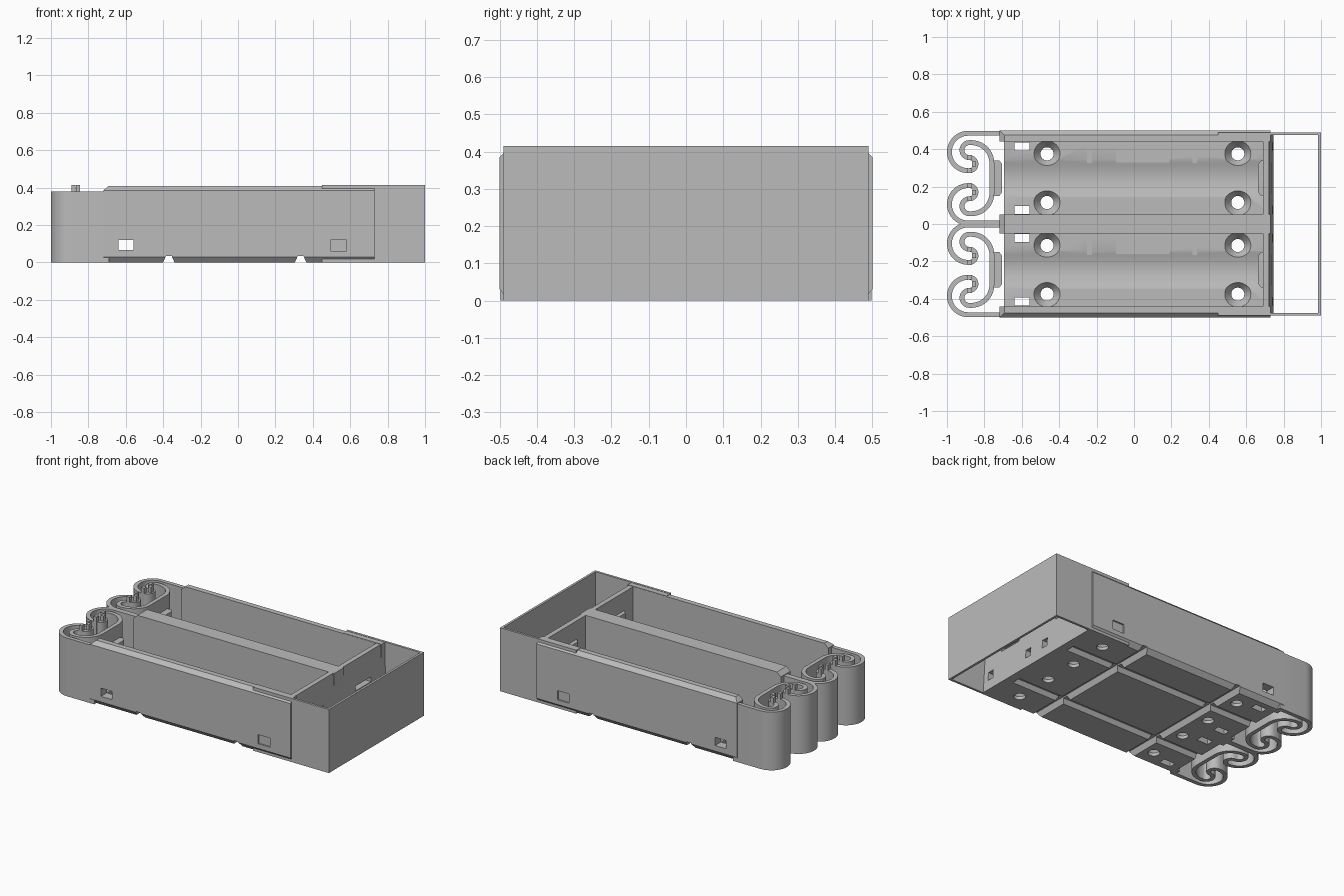
import bpy, bmesh, math
from mathutils import Vector

if "Cube" in bpy.data.objects:
    bpy.data.objects.remove(bpy.data.objects["Cube"])

grey = bpy.data.materials.new("matte grey plastic")
grey.use_nodes = True
grey.diffuse_color = (0.5, 0.5, 0.5, 1)
grey.node_tree.nodes["Principled BSDF"].inputs["Base Color"].default_value = grey.diffuse_color

SLOTS = (0.245, -0.245)   # centre line of each cell slot
SIDES = (1, -1)


def finish(name, bm):
    bmesh.ops.recalc_face_normals(bm, faces=bm.faces)
    mesh = bpy.data.meshes.new(name)
    bm.to_mesh(mesh)
    bm.free()
    ob = bpy.data.objects.new(name, mesh)
    bpy.context.collection.objects.link(ob)
    mesh.materials.append(grey)
    return ob


def prism(name, profile, axis, a, b):
    """Extrude a 2D profile from a to b: (y,z) on X, (x,z) on Y, (x,y) on Z."""
    def place(p, d):
        return {"X": (d, p[0], p[1]), "Y": (p[0], d, p[1]), "Z": (p[0], p[1], d)}[axis]
    bm = bmesh.new()
    face = bm.faces.new([bm.verts.new(place(p, a)) for p in profile])
    shift = Vector(place((0, 0), b - a))
    new = bmesh.ops.extrude_face_region(bm, geom=[face])["geom"]
    bmesh.ops.translate(bm, vec=shift, verts=[v for v in new if isinstance(v, bmesh.types.BMVert)])
    return finish(name, bm)


def box(name, x0, x1, y0, y1, z0, z1):
    return prism(name, [(x0, y0), (x1, y0), (x1, y1), (x0, y1)], "Z", z0, z1)


def cone(name, x, y, r0, r1, z0, z1):
    bm = bmesh.new()
    bmesh.ops.create_cone(bm, cap_ends=True, segments=32, radius1=r0, radius2=r1, depth=z1 - z0)
    bmesh.ops.translate(bm, vec=(x, y, (z0 + z1) / 2), verts=bm.verts)
    return finish(name, bm)


def cut(target, cutter):
    bpy.context.view_layer.objects.active = target
    mod = target.modifiers.new("cut", "BOOLEAN")
    mod.operation, mod.solver, mod.object = "DIFFERENCE", "EXACT", cutter
    bpy.ops.object.modifier_apply(modifier=mod.name)
    bpy.data.objects.remove(cutter)


def cut_box(target, *size):
    cut(target, box("cutter", *size))


def arc(cx, cy, r, start, end, n=20):
    angles = [math.radians(start + (end - start) * i / n) for i in range(n + 1)]
    return [(cx + r * math.cos(t), cy + r * math.sin(t)) for t in angles]


def ribbon(name, path, width, z0, z1):
    """Thin upright strip following a path in plan."""
    pts = []
    for p in map(Vector, path):
        if not pts or (p - pts[-1]).length > 0.001:
            pts.append(p)
    bm = bmesh.new()
    rows = []
    for i, p in enumerate(pts):
        d = (pts[min(i + 1, len(pts) - 1)] - pts[max(i - 1, 0)]).normalized()
        n = Vector((-d.y, d.x)) * width / 2
        rows.append([bm.verts.new((*q, z0)) for q in (p + n, p - n)])
    faces = [bm.faces.new((a[0], a[1], b[1], b[0])) for a, b in zip(rows, rows[1:])]
    new = bmesh.ops.extrude_face_region(bm, geom=faces)["geom"]
    bmesh.ops.translate(bm, vec=(0, 0, z1 - z0), verts=[v for v in new if isinstance(v, bmesh.types.BMVert)])
    return finish(name, bm)


def smooth(ob):
    bpy.ops.object.select_all(action="DESELECT")
    ob.select_set(True)
    bpy.context.view_layer.objects.active = ob
    bpy.ops.object.shade_smooth_by_angle(angle=math.radians(30))


# Tray: chamfered block with two cell slots
half = [(0.475, 0), (0.5, 0.03), (0.5, 0.385), (0.475, 0.41)]
tray = prism("tray", half + [(-y, z) for y, z in reversed(half)], "X", -0.72, 0.73)
for yc in SLOTS:
    groove = [(yc - 0.1 + 0.2 * i / 12, 0.065 - 0.02 * math.sin(math.pi * i / 12)) for i in range(13)]
    profile = [(yc - 0.195, 0.5), (yc - 0.195, 0.065)] + groove + [(yc + 0.195, 0.065), (yc + 0.195, 0.5)]
    cut(tray, prism("cutter", profile, "X", -0.8, 0.8))
    cut_box(tray, -0.8, -0.695, yc - 0.195, yc + 0.195, -0.1, 0.5)

# Sloped wall ends and underside grooves
cut(tray, prism("cutter", [(-0.73, 0.376), (-0.68, 0.42), (-0.73, 0.42)], "Y", -0.6, 0.6))
wedge = [(-0.035, -0.01), (0.035, -0.01), (0.015, 0.035), (-0.015, 0.035)]
for x in (-0.37, 0.335):
    cut(tray, prism("cutter", [(x + a, b) for a, b in wedge], "Y", -0.6, 0.6))
for yc in SLOTS:
    cut(tray, prism("cutter", [(yc + a, b * 0.8) for a, b in wedge], "X", -0.8, 0.8))

# Cross window, blind side windows and wire openings
cut_box(tray, -0.64, -0.56, -0.6, 0.6, 0.066, 0.12)
for s in SIDES:
    y0, y1 = sorted((s * 0.488, s * 0.6))
    cut_box(tray, 0.495, 0.58, y0, y1, 0.06, 0.12)
for yc in SLOTS:
    for s in SIDES:
        y = yc + s * 0.17
        cut_box(tray, -0.64, -0.56, y - 0.022, y + 0.022, -0.1, 0.1)
        # Countersunk screw holes
        for x in (-0.465, 0.555):
            cut(tray, cone("cutter", x, yc + s * 0.13, 0.035, 0.035, -0.1, 0.1))
            cut(tray, cone("cutter", x, yc + s * 0.13, 0.035, 0.07, 0.02, 0.0655))
    # Engraved polarity marks
    y, z = yc + 0.13, 0.058
    cut_box(tray, -0.25, -0.225, y - 0.05, y + 0.05, z, 0.1)
    cell = [(-0.095, -0.045), (0.19, -0.045), (0.19, -0.025), (0.215, -0.025),
            (0.215, 0.025), (0.19, 0.025), (0.19, 0.045), (-0.095, 0.045)]
    cut(tray, prism("cutter", [(a, y + b) for a, b in cell], "Z", z, 0.1))
    m, n = 0.013, 0.05
    quarter = [(n, m), (m, m), (m, n)]
    plus = (quarter + [(-a, b) for a, b in reversed(quarter)]
            + [(-a, -b) for a, b in quarter] + [(a, -b) for a, b in reversed(quarter)])
    cut(tray, prism("cutter", [(0.325 + a, y + b) for a, b in plus], "Z", z, 0.1))
smooth(tray)

# End wall between slots and compartment, with contact slits and wire holes
wall = prism("end_wall", [(0.69, 0), (0.747, 0), (0.722, 0.41), (0.69, 0.41)], "Y", -0.48, 0.48)
for yc in SLOTS:
    cut_box(wall, 0.6, 0.8, yc - 0.08, yc + 0.08, 0.215, 0.245)
    for s in SIDES:
        y = yc + s * 0.17
        cut_box(wall, 0.6, 0.8, y - 0.022, y + 0.022, 0.066, 0.12)

# Open compartment at the end
for s, side in zip(SIDES, ("left", "right")):
    y0, y1 = sorted((s * 0.475, s * 0.49))
    box("compartment_side_" + side, 0.45, 1, y0, y1, 0, 0.415)
    y0, y1 = sorted((s * 0.441, s * 0.476))
    box("sleeve_lining_" + side, 0.45, 0.73, y0, y1, 0, 0.413)
box("compartment_end", 0.985, 1, -0.49, 0.49, 0, 0.415)

# Coiled springs, contacts and pegs for each slot
for yc, slot in zip(SLOTS, ("left", "right")):
    coil = ([(-0.69, 0.24)] + arc(-0.887, 0.14, 0.1, 90, 270)
            + arc(-0.88, 0.075, 0.035, -90, 90) + arc(-0.88, 0.15, 0.04, 270, 90)
            + arc(-0.87, 0.08, 0.11, 90, 0))
    path = coil + [(x, -y) for x, y in reversed(coil)]
    smooth(ribbon("spring_" + slot, [(x, yc + y) for x, y in path], 0.026, 0, 0.38))
    for z in (0.17, 0.25):
        near = [(-0.76, -0.095), (-0.72, -0.095), (-0.705, -0.075),
                (-0.705, 0.075), (-0.72, 0.095), (-0.76, 0.095)]
        prism("spring_contact_" + slot, [(x, yc + y) for x, y in near], "Z", z, z + 0.04)
        far = [(0.695, -0.095), (0.68, -0.095), (0.663, -0.075),
               (0.663, 0.075), (0.68, 0.095), (0.695, 0.095)]
        prism("end_contact_" + slot, [(x, yc + y) for x, y in far], "Z", z, z + 0.04)
    for s in SIDES:
        for x, off in ((-0.88, 0.04), (-0.855, 0.075), (-0.88, 0.11)):
            y = yc + s * off
            box("spring_peg_" + slot, x - 0.011, x + 0.011, y - 0.013, y + 0.013, 0.3, 0.415)
